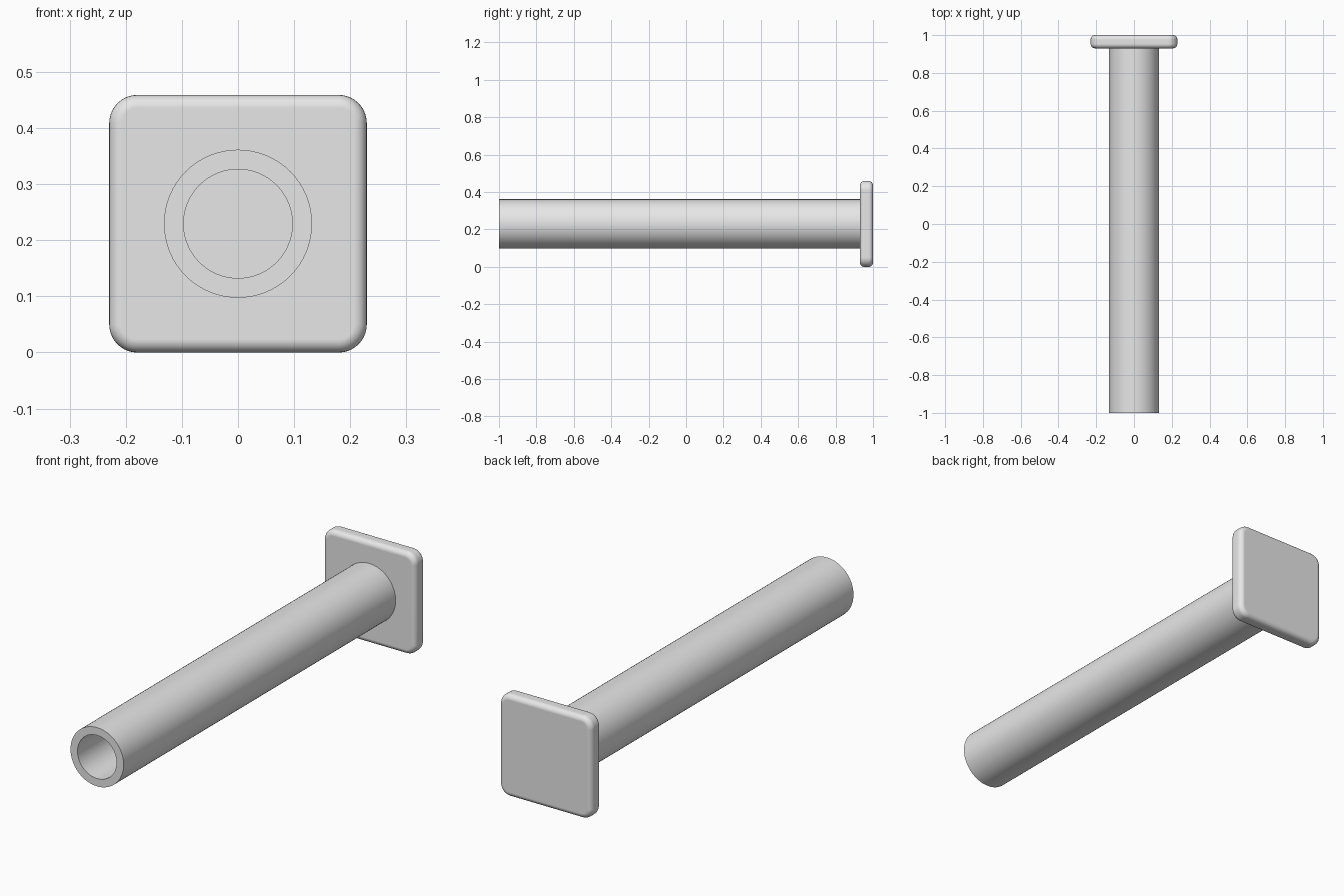
import bpy
import bmesh
import math
from mathutils import Matrix

if "Cube" in bpy.data.objects:
    bpy.data.objects.remove(bpy.data.objects["Cube"], do_unlink=True)

SIZE = 0.459            # side of the square plate
MID = SIZE / 2          # height of the tube axis
PLATE_FRONT = 0.93
BACK, FRONT = 1.0, -1.0
OUTER, INNER = 0.132, 0.097
SIDES = 64

grey = bpy.data.materials.new("plain_grey")
grey.use_nodes = True
colour = (0.8, 0.8, 0.8, 1)
grey.diffuse_color = colour
grey.node_tree.nodes["Principled BSDF"].inputs["Base Color"].default_value = colour


def finish(name, bm):
    """Turn a bmesh into a smooth shaded object with crisp edges."""
    bmesh.ops.recalc_face_normals(bm, faces=bm.faces)
    mesh = bpy.data.meshes.new(name)
    bm.to_mesh(mesh)
    bm.free()
    mesh.materials.append(grey)
    obj = bpy.data.objects.new(name, mesh)
    bpy.context.collection.objects.link(obj)
    bpy.ops.object.select_all(action="DESELECT")
    obj.select_set(True)
    bpy.context.view_layer.objects.active = obj
    bpy.ops.object.shade_smooth_by_angle(angle=math.radians(35))
    return obj


# Square end plate: rounded corners, then softened front and back rims
bm = bmesh.new()
depth = BACK - PLATE_FRONT
bmesh.ops.create_cube(bm, size=1, matrix=Matrix.Translation((0, (BACK + PLATE_FRONT) / 2, MID))
                      @ Matrix.Diagonal((SIZE, depth, SIZE, 1)))
corners = [e for e in bm.edges if abs(e.verts[0].co.y - e.verts[1].co.y) > depth / 2]
bmesh.ops.bevel(bm, geom=corners, offset=0.05, segments=10, profile=0.5, affect="EDGES")
rims = [e for e in bm.edges if abs(e.verts[0].co.y - e.verts[1].co.y) < 1e-4]
bmesh.ops.bevel(bm, geom=rims, offset=0.023, segments=6, profile=0.5, affect="EDGES")
plate = finish("end_plate", bm)
weighted = plate.modifiers.new("flat_face_normals", "WEIGHTED_NORMAL")
weighted.keep_sharp = True

# Hollow tube: a wall profile spun round the long axis
bm = bmesh.new()
inside = PLATE_FRONT + 0.01
profile = [(INNER, FRONT), (OUTER, FRONT), (OUTER, inside), (INNER, inside)]
verts = [bm.verts.new((r, y, MID)) for r, y in profile]
edges = [bm.edges.new((verts[i], verts[(i + 1) % 4])) for i in range(4)]
bmesh.ops.spin(bm, geom=verts + edges, cent=(0, 0, MID), axis=(0, 1, 0),
               angle=math.tau, steps=SIDES, use_merge=True)
bmesh.ops.remove_doubles(bm, verts=bm.verts, dist=1e-5)
finish("hollow_tube", bm)
